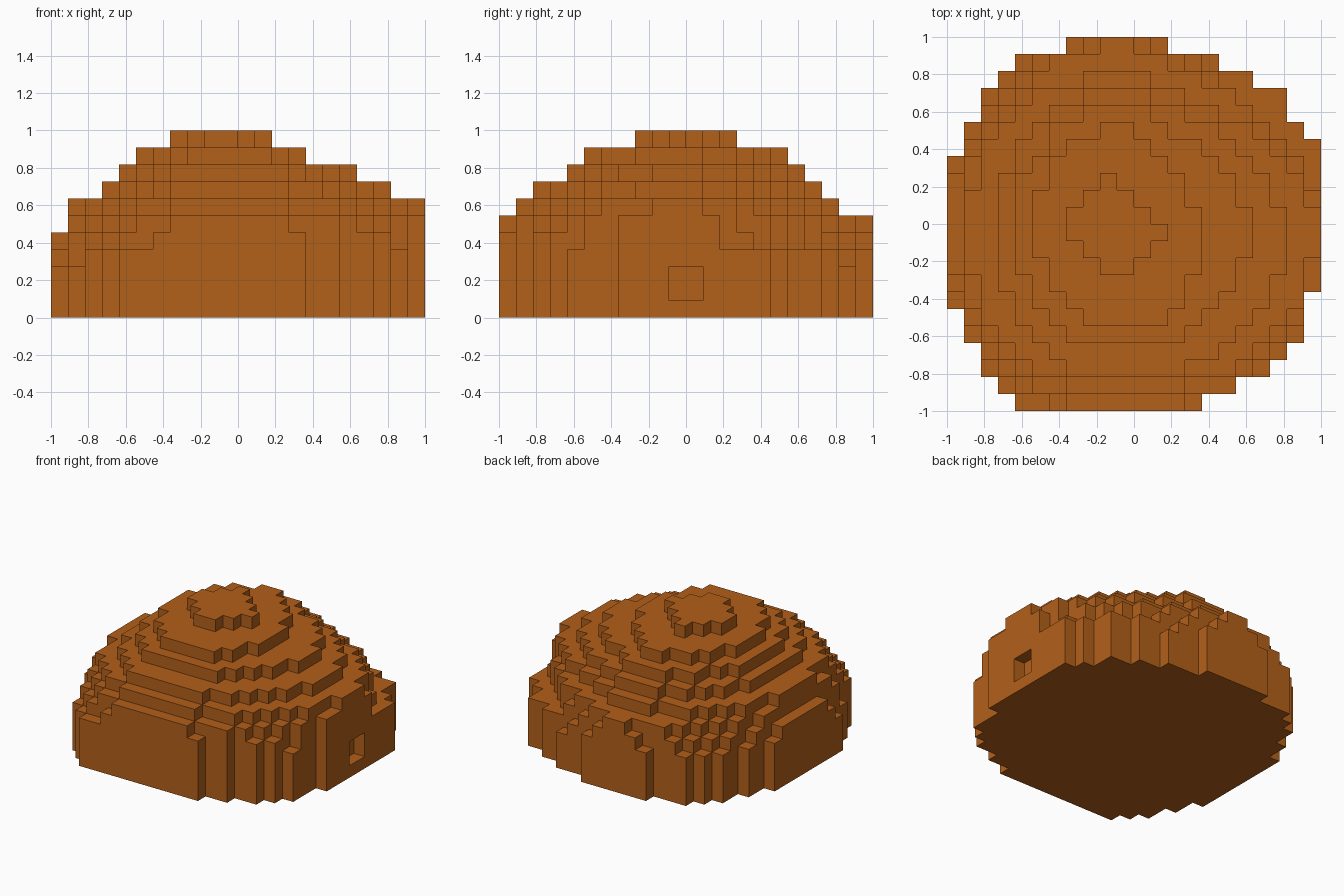
import bpy
import bmesh

default = bpy.data.objects.get("Cube")
if default:
    bpy.data.objects.remove(default)

CELL = 1 / 11
SIZE = 22

# Footprint: start and end column of each row, from back to front
FOOTPRINT = [(7, 13), (4, 16), (3, 18), (2, 20), (2, 20), (1, 21), (1, 22)]
FOOTPRINT += [(0, 22)] * 8
FOOTPRINT += [(0, 21), (1, 21), (1, 21), (2, 20), (2, 19), (3, 17), (4, 15)]

# Corner columns that stop one block below the rest of the wall
LOW_CORNERS = {(0, 15), (1, 17), (15, 1)}

# Small cap on the summit, starting at row 8
CAP = [(9, 10), (8, 11), (7, 12), (7, 13), (8, 12), (9, 11)]

# Reach of each terrace in cells: -x side, +x side, back, front
TERRACES = [
    (9.9, 12.1, 10.9, 11.3),
    (9.3, 12, 10.65, 10.9),
    (8.9, 11.75, 8.9, 9.95),
    (7, 9.9, 8, 9.1),
    (6, 7.7, 7, 7.3),
    (4.7, 4.8, 5.8, 6.3),
]

# Roundness of the quadrants, by (towards +x, towards back)
ROUNDNESS = {
    (True, True): 1.5,
    (False, True): 1.9,
    (True, False): 2.2,
    (False, False): 2.1,
}


def rows_to_cells(rows, first=0):
    return {(c, r) for r, (a, b) in enumerate(rows, first) for c in range(a, b)}


def inside(cell, reach):
    west, east, back, front = reach
    dx = cell[0] + 0.5 - 10
    dy = 11 - cell[1] - 0.5
    rx = east if dx > 0 else west
    ry = back if dy > 0 else front
    power = ROUNDNESS[dx > 0, dy > 0]
    return abs(dx / rx) ** power + abs(dy / ry) ** power < 1


# Stack the layers, each resting on the one below
base = rows_to_cells(FOOTPRINT)
layers = [base] * 3 + [base - LOW_CORNERS]
for reach in TERRACES:
    layers.append({c for c in layers[-1] if inside(c, reach)})
layers.append(rows_to_cells(CAP, 8) & layers[-1])
blocks = {(c, r, k) for k, layer in enumerate(layers) for c, r in layer}

# Square entrance recess in the +x wall
for r in (10, 11):
    for k in (1, 2):
        blocks.discard((SIZE - 1, r, k))

# Skin the blocks with outer faces only
bm = bmesh.new()
verts = {}


def corner(c, r, k):
    key = (c, r, k)
    if key not in verts:
        verts[key] = bm.verts.new((c * CELL - 1, 1 - r * CELL, k * CELL))
    return verts[key]


for block in sorted(blocks):
    for axis in range(3):
        u, v = (axis + 1) % 3, (axis + 2) % 3
        for side in (0, 1):
            neighbour = list(block)
            neighbour[axis] += 2 * side - 1
            if tuple(neighbour) in blocks:
                continue
            ring = []
            for du, dv in ((0, 0), (1, 0), (1, 1), (0, 1)):
                p = list(block)
                p[axis] += side
                p[u] += du
                p[v] += dv
                ring.append(corner(*p))
            # Rows run towards -y, so the winding is mirrored
            bm.faces.new(ring[::-1] if side else ring)

mesh = bpy.data.meshes.new("stepped_mound")
bm.to_mesh(mesh)
bm.free()

# Brown earth
earth = bpy.data.materials.new("brown_earth")
earth.use_nodes = True
color = (0.45, 0.115, 0.01, 1)
earth.diffuse_color = color
earth.node_tree.nodes["Principled BSDF"].inputs["Base Color"].default_value = color
mesh.materials.append(earth)

mound = bpy.data.objects.new("stepped_mound", mesh)
bpy.context.collection.objects.link(mound)
